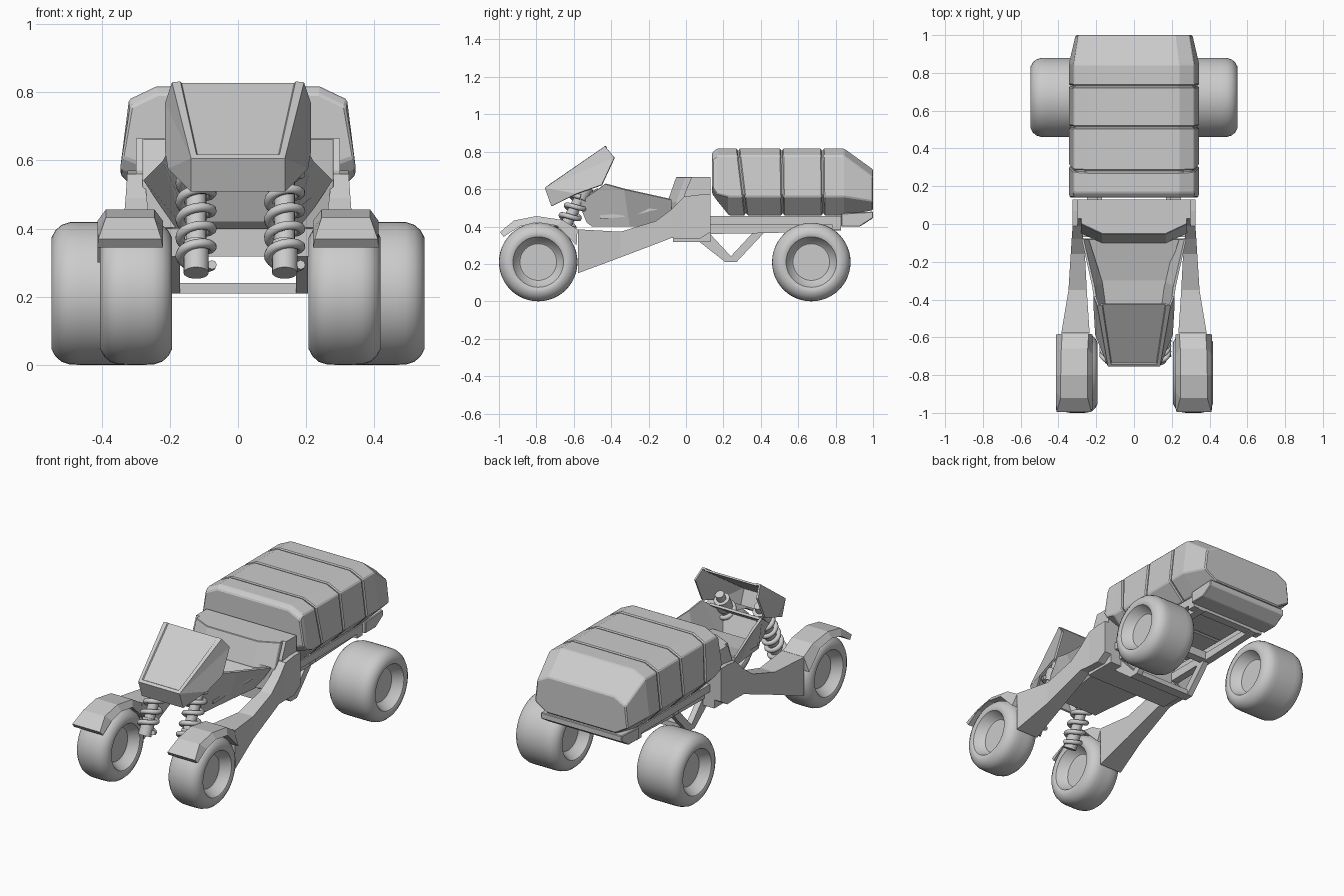
import bpy, bmesh, math
from mathutils import Vector

if "Cube" in bpy.data.objects:
    bpy.data.objects.remove(bpy.data.objects["Cube"])


def finish(name, bm, bevel=0.0, thick=0.0, smooth=False):
    bmesh.ops.recalc_face_normals(bm, faces=bm.faces)
    me = bpy.data.meshes.new(name)
    bm.to_mesh(me)
    bm.free()
    ob = bpy.data.objects.new(name, me)
    bpy.context.collection.objects.link(ob)
    if thick:
        m = ob.modifiers.new("thickness", 'SOLIDIFY')
        m.thickness, m.offset = thick, 0
    if bevel:
        m = ob.modifiers.new("bevel", 'BEVEL')
        m.width, m.segments = bevel, 1
    if smooth:
        bpy.context.view_layer.objects.active = ob
        ob.select_set(True)
        bpy.ops.object.shade_smooth_by_angle(angle=math.radians(32))
        ob.select_set(False)
    return ob


def loft(name, loops, closed=True, ends=True, **kw):
    """Skin a list of point loops into one mesh."""
    bm = bmesh.new()
    rows = [[bm.verts.new(p) for p in l] for l in loops]
    n = len(rows[0])
    for a, b in zip(rows, rows[1:]):
        for i in range(n if closed else n - 1):
            j = (i + 1) % n
            bm.faces.new((a[i], a[j], b[j], b[i]))
    if ends:
        bm.faces.new(rows[0])
        bm.faces.new(rows[-1])
    return finish(name, bm, **kw)


def prism(name, prof, x0, x1, **kw):
    """Side profile (y, z) extruded across x."""
    return loft(name, [[(x, y, z) for y, z in prof] for x in (x0, x1)], **kw)


def box(name, x0, x1, y0, y1, z0, z1, **kw):
    return prism(name, [(y0, z0), (y1, z0), (y1, z1), (y0, z1)], x0, x1, **kw)


def both(half):
    """Mirror a half section given as (x, y, z)."""
    return half + [(-x, y, z) for x, y, z in reversed(half)]


# Wheels: profile revolved about x, recessed rim on both sides
def wheel(name, cx, cy, hw):
    half = [(hw - .06, .098), (hw - .052, .108), (hw - .004, .135), (hw, .145), (hw, .163),
            (hw - .012, .185), (hw - .03, .201), (hw - .055, .209), (hw - .085, .21)]
    prof = half + [(-x, r) for x, r in reversed(half)]
    seg = 48
    rings = [[(cx + x, cy + r * math.cos(2 * math.pi * k / seg), .21 + r * math.sin(2 * math.pi * k / seg))
              for k in range(seg)] for x, r in prof]
    loft(name, rings, smooth=True)


for s, side in ((1, "right"), (-1, "left")):
    wheel("front_wheel_" + side, s * .306 + .007, -.79, .106)
    wheel("rear_wheel_" + side, s * .403, .67, .145)

    # Fender over the front wheel, trapezoid section
    outer = [(-.995, .37), (-.92, .432), (-.80, .456), (-.66, .435), (-.58, .385)]
    inner = [(-.975, .345), (-.89, .40), (-.80, .422), (-.69, .405), (-.585, .30)]
    tops = [(.225, .41), (.245, .388), (.245, .388), (.245, .385), (.24, .38)]
    loft("front_fender_" + side,
         [[(s * .22, iy, iz), (s * t[0], oy, oz), (s * t[1], oy, oz), (s * .413, iy, iz)]
          for (oy, oz), (iy, iz), t in zip(outer, inner, tops)])

    # Swing arm from cabin shoulder to front wheel: y, x inner, x outer, z low, z high
    arm = [(-.578, .235, .385, .15, .385), (-.35, .25, .347, .235, .372), (-.16, .26, .335, .307, .43),
           (-.08, .268, .33, .338, .49), (-.01, .275, .325, .335, .56), (.07, .275, .325, .332, .57),
           (.13, .275, .325, .37, .57)]
    loft("front_arm_" + side,
         [[(s * a, y, l), (s * b, y, l), (s * b, y, h), (s * a, y, h)] for y, a, b, l, h in arm])

    # Rear frame rails and V truss
    prism("upper_rail_" + side, [(.12, .41), (.83, .41), (.83, .455), (.12, .455)], s * .19, s * .25)
    prism("lower_rail_" + side, [(.10, .36), (.45, .365), (.83, .38), (.83, .412), (.10, .412)], s * .17, s * .215)
    prism("truss_front_" + side, [(.05, .335), (.21, .21), (.25, .23), (.12, .37)], s * .17, s * .205)
    prism("truss_back_" + side, [(.23, .23), (.27, .21), (.42, .37), (.36, .37)], s * .17, s * .205)

    # Shock absorber: rod, body, coil spring
    cx = s * .13 + .007
    lo, hi = Vector((cx, -.715, .27)), Vector((cx, -.505, .67))
    d = (hi - lo).normalized()
    v = d.cross(Vector((1, 0, 0)))

    def ring(t, r, n=20):
        c = lo.lerp(hi, t)
        return [c + r * (math.cos(2 * math.pi * k / n) * Vector((1, 0, 0)) + math.sin(2 * math.pi * k / n) * v)
                for k in range(n)]
    loft("shock_body_" + side, [ring(t, r) for t, r in
         ((0, .037), (.22, .037), (.221, .03), (.7, .03), (.701, .045), (.86, .045), (.861, .026), (.95, .026))],
         smooth=True)
    cu = bpy.data.curves.new("coil_spring_" + side, 'CURVE')
    cu.dimensions, cu.bevel_depth, cu.bevel_resolution = '3D', .014, 2
    cu.use_fill_caps = True
    sp = cu.splines.new('POLY')
    turns, n = 5, 120
    sp.points.add(n)
    for i, p in enumerate(sp.points):
        a = 2 * math.pi * turns * i / n
        q = lo.lerp(hi, .06 + .66 * i / n) + .047 * (math.cos(a) * Vector((1, 0, 0)) + math.sin(a) * v)
        p.co = (*q, 1)
    bpy.context.collection.objects.link(bpy.data.objects.new("coil_spring_" + side, cu))

# Frame cross members
box("truss_crossbar", -.205, .205, .21, .27, .21, .24)
box("middle_crossbar", -.22, .22, .38, .43, .37, .42)
box("rear_crossbar", -.25, .25, .78, .83, .385, .45)
box("cabin_crossmember", -.28, .28, -.07, .13, .318, .42)
prism("rear_bumper", [(.83, .40), (.93, .40), (1.0, .445), (1.0, .48), (.83, .47)], -.27, .27, bevel=.004)


# Cargo pod: four segments around a slightly smaller core
def pod(y, slant=0.0, bottom=.46, top=.817, sx=1.0):
    mid = bottom + (.56 - .46) * (1 if bottom < .5 else .35)
    pts = [(.25 * sx, bottom), (.346 * sx, mid), (.32 * sx, top - .038), (.24 * sx, top)]
    return both([(x, y + slant * (.82 - z), z) for x, z in pts])


tail = both([(.23, 1.0, .487), (.31, 1.0, .535), (.295, 1.0, .665), (.22, 1.0, .705)])
segments = [
    [pod(.14, bottom=.575, top=.795, sx=.985), pod(.165, bottom=.54), pod(.23), pod(.274, .12)],
    [pod(.282, .12), pod(.508, .015)],
    [pod(.516, .015), pod(.725, .012)],
    [pod(.733, .012), pod(.845), tail]]
for i, sec in enumerate(segments):
    loft("cargo_segment_%d" % (i + 1), sec, bevel=.006)
loft("cargo_core", [pod(.22, bottom=.47, top=.807, sx=.975), pod(.80, bottom=.47, top=.807, sx=.975)])

# Seat block behind the cockpit
base = both([(.28, .13, .40), (.28, -.05, .40), (.17, -.10, .40)])
waist = both([(.28, .13, .53), (.28, -.05, .53), (.17, -.10, .53)])
crown = both([(.28, .13, .665), (.28, 0, .665), (.17, -.052, .665)])
loft("seat_block", [base, waist, crown], bevel=.003)
prism("rear_shoulder", [(0, .42), (.13, .40), (.13, .665), (.03, .665), (-.01, .57)], -.3, .3)

# Cockpit tub: open trough with a closed nose
# bottom y, bottom z, bottom half width, top y, top z, top half width
tub = [(-.525, .425, .12, -.57, .53, .155), (-.50, .405, .13, -.43, .628, .20),
       (-.30, .405, .15, -.33, .60, .215), (-.08, .405, .18, -.08, .545, .272)]
loft("cockpit_tub", [[(tx, ty, tz), (bx, by, bz), (-bx, by, bz), (-tx, ty, tz)]
                     for by, bz, bx, ty, tz, tx in tub], closed=False, thick=.014)
loft("cockpit_nose", [[(-.12, -.525, .425), (.12, -.525, .425)], [(-.155, -.57, .53), (.155, -.57, .53)],
                      [(-.17, -.47, .60), (.17, -.47, .60)]], closed=False, ends=False, thick=.014)
loft("seat_pan", [[(-w, y, z), (w, y, z), (w, y, z - .02), (-w, y, z - .02)]
                  for y, z, w in ((-.46, .46, .16), (-.30, .475, .17), (-.08, .53, .24))])

# Hood shell, open at the back and below, with framed screen panel
bm = bmesh.new()
half = [(.135, -.75, .605), (.19, -.43, .826), (.208, -.382, .768), (.208, -.45, .622), (.135, -.715, .51),
        (.20, -.585, .575)]
R = [bm.verts.new(p) for p in half]
L = [bm.verts.new((-x, y, z)) for x, y, z in half]
screen = bm.faces.new((L[0], R[0], R[1], L[1]))
bm.faces.new((L[4], R[4], R[0], L[0]))
for S in (R, L):
    bm.faces.new((S[0], S[4], S[5]))
    bm.faces.new((S[0], S[5], S[3], S[2]))
    bm.faces.new((S[0], S[2], S[1]))
bmesh.ops.recalc_face_normals(bm, faces=bm.faces)
bmesh.ops.inset_region(bm, faces=[screen], thickness=.018, depth=0)
bmesh.ops.inset_region(bm, faces=[screen], thickness=.004, depth=-.006)
finish("hood_shell", bm, thick=.012)
